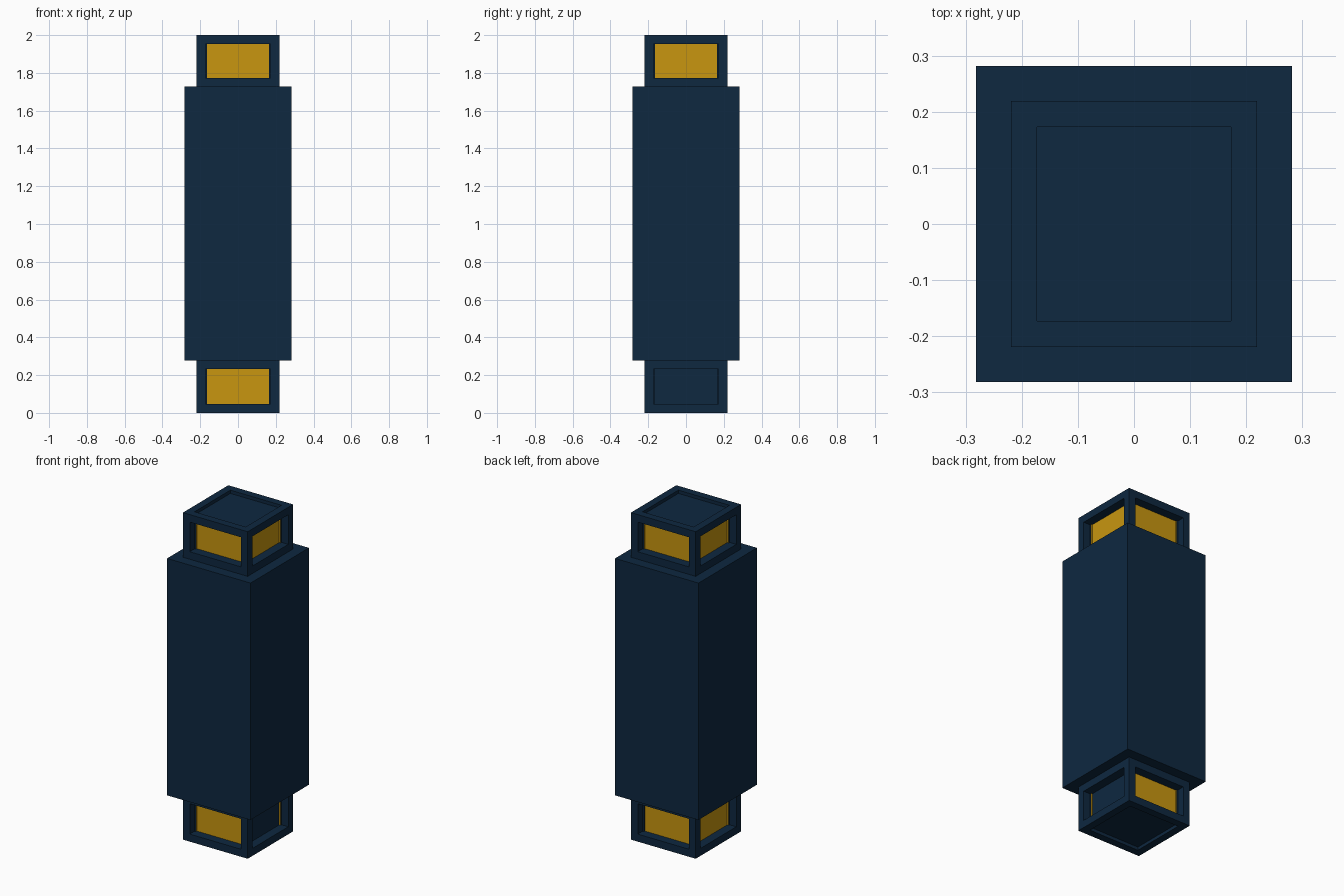
import bpy, bmesh
from mathutils import Matrix, Vector

if "Cube" in bpy.data.objects:
    bpy.data.objects.remove(bpy.data.objects["Cube"])


def material(name, color):
    m = bpy.data.materials.new(name)
    m.diffuse_color = color
    m.use_nodes = True
    m.node_tree.nodes["Principled BSDF"].inputs["Base Color"].default_value = m.diffuse_color
    return m


navy = material("navy", (0.0044, 0.021, 0.051, 1))
amber = material("amber", (0.578, 0.305, 0.005, 1))


def box(half, z0, z1):
    bm = bmesh.new()
    bmesh.ops.create_cube(bm, size=1, matrix=Matrix.Translation((0, 0, (z0 + z1) / 2))
                          @ Matrix.Diagonal((2 * half, 2 * half, z1 - z0, 1)))
    return bm


def finish(bm, name):
    me = bpy.data.meshes.new(name)
    bm.normal_update()
    bm.to_mesh(me)
    bm.free()
    me.materials.append(navy)
    me.materials.append(amber)
    ob = bpy.data.objects.new(name, me)
    bpy.context.collection.objects.link(ob)
    return ob


def lantern_cap(name, z0, z1, dark_side=None):
    """Box whose faces are inset and sunk; side panels glow amber."""
    bm = box(0.219, z0, z1)
    bm.normal_update()
    for f in list(bm.faces):
        n = f.normal.copy()
        side = abs(n.z) < 0.5
        # border of even width, then a straight-walled recess
        bmesh.ops.inset_individual(bm, faces=[f], thickness=0.046, use_even_offset=True)
        floor = bmesh.ops.extrude_discrete_faces(bm, faces=[f])["faces"][0]
        bmesh.ops.translate(bm, verts=floor.verts, vec=n * (-0.055 if side else -0.02))
        if side and not (dark_side and n.dot(dark_side) > 0.9):
            floor.material_index = 1
    return finish(bm, name)


# main column
finish(box(0.282, 0.278, 1.727), "column_body")

# lantern blocks at both ends; the lower one has an unlit right side
lantern_cap("upper_lantern", 1.727, 2.0)
lantern_cap("lower_lantern", 0.0, 0.278, Vector((1, 0, 0)))
